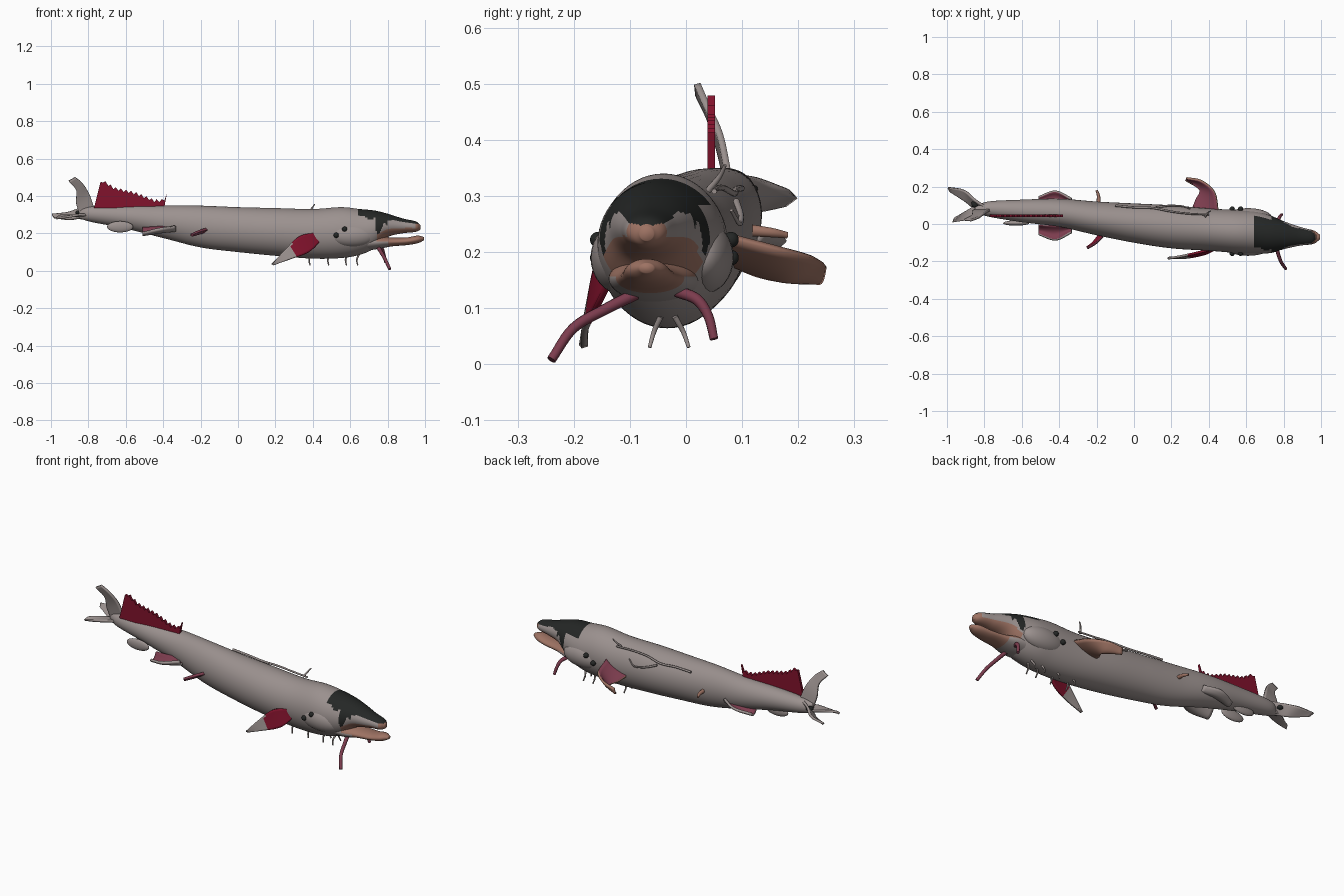
import bpy, bmesh, math
from mathutils import Vector

cube = bpy.data.objects.get("Cube")
if cube:
    bpy.data.objects.remove(cube)


def material(name, r, g, b):
    m = bpy.data.materials.new(name)
    m.diffuse_color = (r, g, b, 1)
    m.use_nodes = True
    node = m.node_tree.nodes["Principled BSDF"]
    node.inputs["Base Color"].default_value = (r, g, b, 1)
    node.inputs["Roughness"].default_value = 0.7
    return m


GREY = material("warm grey skin", 0.33, 0.285, 0.275)
BLACK = material("charcoal patch", 0.018, 0.02, 0.019)
BROWN = material("tan brown flesh", 0.34, 0.17, 0.125)
RED = material("crimson fin", 0.22, 0.006, 0.025)
PINK = material("dusky pink", 0.2, 0.045, 0.075)


def smooth_path(points, n):
    """Catmull-Rom curve through points of any dimension."""
    p = [Vector(q) for q in points]
    p = [2 * p[0] - p[1]] + p + [2 * p[-1] - p[-2]]
    out = []
    for a, b, c, d in zip(p, p[1:], p[2:], p[3:]):
        for i in range(n):
            t = i / n
            out.append((2 * b + (c - a) * t + (2 * a - 5 * b + 4 * c - d) * t * t
                        + (3 * b - a - 3 * c + d) * t ** 3) / 2)
    return out + [p[-2]]


def add_object(name, bm, mats, smooth=True):
    me = bpy.data.meshes.new(name)
    bm.to_mesh(me)
    bm.free()
    for m in mats:
        me.materials.append(m)
    for f in me.polygons:
        f.use_smooth = smooth
    ob = bpy.data.objects.new(name, me)
    bpy.context.collection.objects.link(ob)
    return ob


def ring_point(s, angle):
    x, yc, ry, top, low = s
    return Vector((x, yc + ry * math.cos(angle),
                   (top + low) / 2 + (top - low) / 2 * math.sin(angle)))


def loft(name, sections, mats, rule, n=8, sides=56):
    """Skin of oval sections (x, y centre, half width, top, bottom)."""
    bm = bmesh.new()
    rings = [[bm.verts.new(ring_point(s, math.tau * i / sides)) for i in range(sides)]
             for s in smooth_path(sections, n)]
    for a, b in zip(rings, rings[1:]):
        for i in range(sides):
            j = (i + 1) % sides
            bm.faces.new((a[i], a[j], b[j], b[i]))
    bm.faces.new(rings[0])
    bm.faces.new(rings[-1])
    bmesh.ops.recalc_face_normals(bm, faces=bm.faces)
    for f in bm.faces:
        f.material_index = rule(f.calc_center_median(), f.normal)
    return add_object(name, bm, mats)


def fin(name, edge_a, edge_b, mats, rule=None, thick=0.012, n=6, rows=8, sag=0.0, smooth=True):
    """Sheet between two edges; the second material is on the underside."""
    bm = bmesh.new()
    grid = []
    for a, b in zip(smooth_path(edge_a, n), smooth_path(edge_b, n)):
        row = []
        for i in range(rows + 1):
            t = i / rows
            p = a.lerp(b, t)
            p.z -= sag * 4 * t * (1 - t)
            row.append(bm.verts.new(p))
        grid.append(row)
    for a, b in zip(grid, grid[1:]):
        for i in range(rows):
            bm.faces.new((a[i], a[i + 1], b[i + 1], b[i]))
    bm.normal_update()
    if sum(f.normal.z * f.calc_area() for f in bm.faces) < 0:
        bmesh.ops.reverse_faces(bm, faces=bm.faces)
    if rule:
        for f in bm.faces:
            f.material_index = rule(f.calc_center_median())
    ob = add_object(name, bm, mats, smooth)
    mod = ob.modifiers.new("thickness", "SOLIDIFY")
    mod.thickness = thick
    mod.offset = 0
    if not rule:
        mod.material_offset = mod.material_offset_rim = len(mats) - 1
    return ob


def tube(name, points, radius, mat, tip=0.5):
    cu = bpy.data.curves.new(name, "CURVE")
    cu.dimensions = "3D"
    cu.bevel_depth = radius
    cu.bevel_resolution = 3
    cu.use_fill_caps = True
    path = smooth_path(points, 6)
    sp = cu.splines.new("POLY")
    sp.points.add(len(path) - 1)
    for i, p in enumerate(path):
        sp.points[i].co = (*p, 1)
        sp.points[i].radius = 1 + (tip - 1) * i / (len(path) - 1)
    cu.materials.append(mat)
    ob = bpy.data.objects.new(name, cu)
    bpy.context.collection.objects.link(ob)


def blob(name, centre, size, mat):
    bm = bmesh.new()
    bmesh.ops.create_uvsphere(bm, u_segments=28, v_segments=16, radius=1)
    bmesh.ops.scale(bm, vec=size, verts=bm.verts)
    bmesh.ops.translate(bm, vec=centre, verts=bm.verts)
    return add_object(name, bm, [mat])


# Body and upper head
BODY = [(-.85, .08, .012, .33, .28), (-.78, .08, .04, .345, .26), (-.6, .07, .06, .35, .225),
        (-.4, .06, .075, .35, .175), (-.2, .03, .09, .348, .125), (0, .005, .105, .34, .1),
        (.2, -.015, .115, .335, .08), (.4, -.03, .113, .33, .065), (.55, -.04, .115, .34, .068),
        (.65, -.045, .113, .33, .085), (.73, -.055, .1, .322, .12), (.8, -.06, .075, .305, .18),
        (.88, -.065, .052, .28, .2), (.95, -.07, .036, .264, .208), (.975, -.07, .012, .245, .22)]


def head_colour(p, nrm):
    wobble = 0.12 * math.sin(p.x * 60) * math.cos(p.y * 45)
    if p.x > .64 and nrm.z > .62 + wobble and p.x < .97:
        return 1
    if .735 < p.x < .8 and p.z > .225 + .03 * math.sin(p.x * 90):
        return 1
    if p.x > .74 and (nrm.z < -.35 or p.x > .95):
        return 2
    return 0


loft("body", BODY, [GREY, BLACK, BROWN], head_colour, n=12)

# Lower jaw
JAW = [(.62, -.045, .08, .2, .1), (.74, -.06, .078, .19, .115), (.82, -.065, .056, .178, .13),
       (.9, -.068, .046, .178, .137), (.96, -.07, .036, .188, .147), (.995, -.07, .012, .18, .163)]
loft("lower_jaw", JAW, [GREY, BROWN], lambda p, nrm: int(p.x > .8 or (p.x > .74 and nrm.z > .2)))

# Gill covers and eye spots
fine = smooth_path(BODY, 12)


def on_body(x, angle, lift=0.0):
    s = min(fine, key=lambda q: abs(q[0] - x)).copy()
    s[0] = x
    s[2] += lift
    s[3] += lift
    s[4] -= lift
    return ring_point(s, math.radians(angle))


for side, y in (("right", -.115), ("left", .03)):
    blob(side + "_gill_cover", (.61, y, .19), (.13, .055, .065), GREY)
for side, angle in (("right", 180), ("left", 0)):
    for i, (x, z) in enumerate(((.525, .19), (.57, .222))):
        y = -.157 if side == "right" else .08
        blob(f"{side}_spot_{i + 1}", (x, y, z), (.014, .014, .014), BLACK)

# Tail fan
root_top, root_mid, root_low = (-.77, .075, .34), (-.78, .078, .3), (-.78, .078, .265)
fin("tail_upper_lobe", [root_top, (-.795, .06, .41), (-.83, .035, .465), (-.87, .02, .5)],
    [(-.84, .08, .28), (-.865, .065, .36), (-.865, .045, .43), (-.905, .022, .48)], [GREY])
fin("tail_left_lobe", [root_top, (-.85, .13, .33), (-.91, .18, .31), (-.995, .195, .3)],
    [root_low, (-.85, .085, .28), (-.9, .12, .275), (-.985, .175, .285)], [GREY])
fin("tail_right_lobe", [root_mid, (-.84, .035, .3), (-.9, .02, .29), (-.97, .012, .28)],
    [root_low, (-.84, .1, .29), (-.89, .075, .295), (-.96, .03, .295)], [GREY])
blob("tail_spot", (-.85, .108, .312), (.02, .02, .012), BLACK)

# Jagged dorsal fin
HEIGHTS = [(-.77, .35), (-.73, .485), (-.66, .44), (-.55, .415), (-.45, .375), (-.4, .375), (-.38, .405)]


def fin_top(x):
    for (a, u), (b, v) in zip(HEIGHTS, HEIGHTS[1:]):
        if x <= b:
            return u + (v - u) * (x - a) / (b - a)
    return HEIGHTS[-1][1]


xs = [-.735 + .355 * i / 26 for i in range(27)]
base = [(-.77 + .375 * i / 26, .045, .335) for i in range(27)]
top = [(x, .045, fin_top(x) + (.008 if i % 2 == 0 else -.008)) for i, x in enumerate(xs)]
fin("dorsal_fin", base, top, [RED], thick=.014, n=1, rows=3, smooth=False)

# Cupped pelvic fins and rear lobes, mirrored about the tail's midline
for side, s in (("right", -1), ("left", 1)):
    def m(x, d, z):
        return (x, .045 + s * d, z)
    fin(side + "_pelvic_fin", [m(-.33, .05, .24), m(-.42, .05, .235), m(-.51, .045, .23)],
        [m(-.335, .09, .24), m(-.42, .13, .225), m(-.51, .1, .205)], [PINK, GREY], sag=.025)
    blob(side + "_rear_lobe", m(-.63, .04, .235), (.07, .014, .03), GREY)

# Pectoral fins
fin("right_pectoral_fin", [(.43, -.13, .205), (.33, -.155, .185), (.25, -.172, .11), (.18, -.185, .035)],
    [(.44, -.13, .16), (.38, -.16, .1), (.28, -.18, .062), (.19, -.18, .03)],
    [RED, GREY], rule=lambda p: int(p.x + .5 * p.z < .355))
fin("left_pectoral_fin", [(.45, .07, .23), (.43, .17, .205), (.36, .23, .19), (.28, .245, .175)],
    [(.31, .08, .18), (.33, .13, .16), (.35, .18, .15), (.275, .235, .15)], [PINK, BROWN], sag=.012)

# Small side fins
fin("right_side_fin", [(-.16, -.06, .225), (-.2, -.1, .215), (-.25, -.13, .195)],
    [(-.19, -.06, .205), (-.22, -.1, .195), (-.25, -.125, .185)], [RED, PINK], thick=.014)
tube("left_side_spike", [(-.19, .1, .24), (-.19, .15, .235), (-.2, .18, .23)], .012, BROWN)

# Mouth barbels
tube("right_barbel", [(.75, -.09, .125), (.765, -.14, .1), (.785, -.2, .065), (.812, -.24, .008)], .011, PINK, .75)
tube("left_barbel", [(.75, -.015, .13), (.77, .02, .115), (.78, .04, .085), (.79, .05, .045)], .011, PINK, .7)

# Belly whiskers
for side, y, out in (("right", -.045, -.02), ("left", -.02, .025)):
    for i, x in enumerate((.38, .48, .575, .635)):
        tube(f"{side}_whisker_{i + 1}", [(x + .01, y, .085), (x, y + out * .6, .058), (x + .005, y + out, .03)],
             .0055, GREY, .6)

# Trailing threads along the left back
tube("back_thread", [on_body(x, a, .012) for x, a in
                     ((-.1, 42), (0, 44), (.1, 42), (.2, 50), (.3, 52), (.4, 50))], .006, GREY, .8)
tube("back_hook", [on_body(x, a, .008) for x, a in ((.12, 36), (.19, 24), (.26, 20), (.3, 32))], .006, GREY)
tube("back_bristle", [(.38, .04, .31), (.395, .06, .335), (.41, .07, .355)], .006, GREY)
